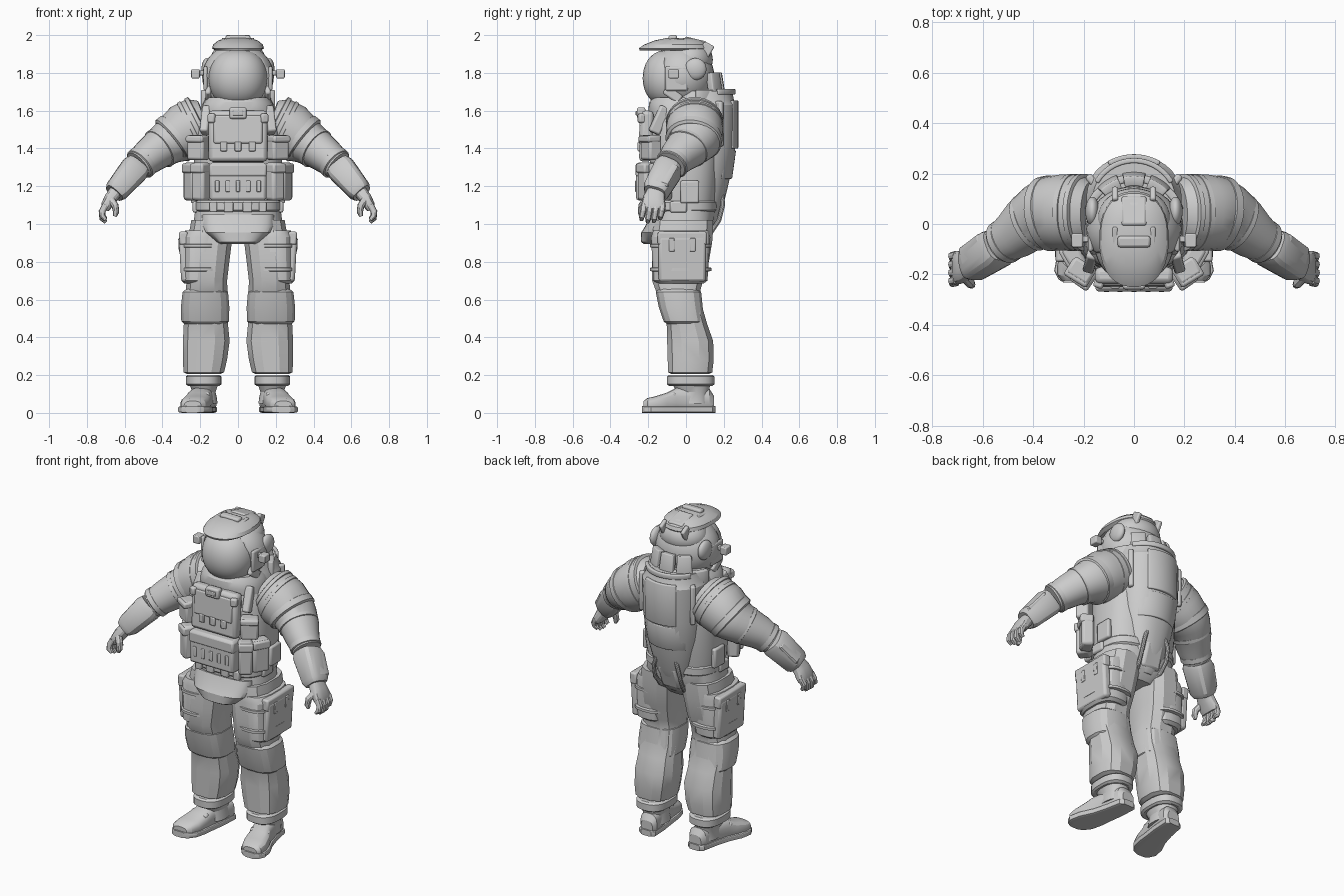
import bpy, bmesh, math
from mathutils import Vector, Matrix, Euler

X, Y, Z = Vector((1, 0, 0)), Vector((0, 1, 0)), Vector((0, 0, 1))


def finish(name, bm, mirror=False, bevel=0, solid=0):
    bmesh.ops.recalc_face_normals(bm, faces=bm.faces[:])
    me = bpy.data.meshes.new(name)
    bm.to_mesh(me)
    bm.free()
    ob = bpy.data.objects.new(name, me)
    bpy.context.collection.objects.link(ob)
    if solid:
        m = ob.modifiers.new("Solidify", 'SOLIDIFY')
        m.thickness, m.offset = solid, 0
    if bevel:
        m = ob.modifiers.new("Bevel", 'BEVEL')
        m.width, m.segments, m.limit_method = bevel, 2, 'ANGLE'
    if mirror:
        ob.modifiers.new("Mirror", 'MIRROR').use_mirror_merge = False
    return ob


def loft(name, secs, n=2.0, sides=24, axis=Z, hint=X, mirror=False, bevel=0):
    """Skin superellipse rings (x, y, z, ra, rb); axis=None follows the path."""
    bm, rings = bmesh.new(), []
    P = [Vector(s[:3]) for s in secs]
    for i, s in enumerate(secs):
        d = axis or (P[min(i + 1, len(P) - 1)] - P[max(i - 1, 0)]).normalized()
        a = (hint - d * hint.dot(d)).normalized()
        b = d.cross(a)
        ring = []
        for k in range(sides):
            t = 2 * math.pi * (k + .5) / sides
            c, q = math.cos(t), math.sin(t)
            ring.append(bm.verts.new(P[i] + a * s[3] * math.copysign(abs(c) ** (2 / n), c)
                                     + b * s[4] * math.copysign(abs(q) ** (2 / n), q)))
        rings.append(ring)
    for r, s in zip(rings, rings[1:]):
        for k in range(sides):
            j = (k + 1) % sides
            bm.faces.new((r[k], r[j], s[j], s[k]))
    bm.faces.new(rings[0])
    bm.faces.new(rings[-1])
    return finish(name, bm, mirror, bevel)


def band(name, p, d, ra, rb, w, axis_hint=Y, n=2.0, mirror=True):
    p, d = Vector(p), Vector(d).normalized()
    secs = [(*(p + d * w * t), ra - e, rb - e) for t, e in ((-.5, .012), (-.35, 0), (.35, 0), (.5, .012))]
    return loft(name, secs, n, 28, d, axis_hint, mirror)


def block(name, c, size, rot=(0, 0, 0), mirror=False, bevel=.01):
    bm = bmesh.new()
    m = Matrix.Translation(c) @ Euler([math.radians(r) for r in rot]).to_matrix().to_4x4()
    bmesh.ops.create_cube(bm, size=1, matrix=m @ Matrix.Diagonal((*size, 1)))
    return finish(name, bm, mirror, bevel)


def ball(name, c, r, rot=(0, 0, 0), mirror=False, cut=None, solid=0):
    bm = bmesh.new()
    m = Matrix.Translation(c) @ Euler([math.radians(a) for a in rot]).to_matrix().to_4x4()
    bmesh.ops.create_uvsphere(bm, u_segments=32, v_segments=20, radius=1, matrix=m @ Matrix.Diagonal((*r, 1)))
    if cut is not None:
        bmesh.ops.bisect_plane(bm, geom=bm.verts[:] + bm.edges[:] + bm.faces[:], dist=1e-5,
                               plane_co=cut[0], plane_no=cut[1], clear_outer=True)
    return finish(name, bm, mirror, 0, solid)


def arc_wall(name, c, r, a0, a1, z0, z1, t, top=1.0, mirror=False, steps=14):
    """Curved upright plate; angle 0 is +x, 90 is the back."""
    bm, cols = bmesh.new(), []
    for i in range(steps + 1):
        a = math.radians(a0 + (a1 - a0) * i / steps)
        cols.append([bm.verts.new((c[0] + r[0] * k * math.cos(a), c[1] + r[1] * k * math.sin(a), z))
                     for z, k in ((z0, 1), (z1, top))])
    for p, q in zip(cols, cols[1:]):
        bm.faces.new((p[0], q[0], q[1], p[1]))
    return finish(name, bm, mirror, .005, t)


# Helmet: rounded-square visor, rear shell, peaked cap and fittings
T = [math.radians(a) for a in range(-80, 81, 10)]
loft("visor", [(0, -.072, 1.772 + .152 * math.sin(t), .157 * math.cos(t) ** .75, .158 * math.cos(t) ** .75)
               for t in T], 2.2, 36)
ball("helmet_shell", (0, -.02, 1.78), (.18, .16, .165), cut=((0, -.1, 1.78), (0, -1, -.15)), solid=.02)
loft("helmet_cap", [(0, -.062, 1.918, .12, .183), (0, -.06, 1.93, .138, .19), (0, -.05, 1.95, .132, .172),
                    (0, -.04, 1.972, .105, .125), (0, -.035, 1.985, .055, .065)], 2.3, 32)
ball("cap_rear", (0, .02, 1.87), (.145, .122, .105))
for x in (-.075, .075):
    block("cap_rib", (x, -.06, 1.965), (.02, .1, .03), (8, 0, 0), bevel=.006)
    block("cap_rear_rib", (x, .1, 1.91), (.025, .06, .1), (-30, 0, 0), bevel=.008)
block("cap_top_bridge", (0, -.07, 1.987), (.13, .045, .026), (5, 0, 0))
block("cap_rear_ridge", (0, .05, 1.965), (.1, .12, .03), (-14, 0, 0))
ball("ear_cup", (.165, .05, 1.82), (.028, .058, .058), mirror=True)
block("ear_guard", (.172, -.05, 1.77), (.022, .12, .13), (0, 0, 0), True)
block("cheek_guard", (.158, -.07, 1.685), (.03, .1, .05), (-35, 0, 0), True)
block("lamp_arm", (.2, -.06, 1.8), (.04, .025, .025), mirror=True, bevel=.004)
block("lamp", (.225, -.065, 1.795), (.045, .055, .048), mirror=True, bevel=.006)
loft("chin_collar", [(0, -.035, 1.57, .2, .16), (0, -.035, 1.61, .195, .165), (0, -.035, 1.645, .18, .16),
                     (0, -.035, 1.67, .16, .142)], 2.3, 32)
arc_wall("rear_collar", (0, .01, 0), (.19, .172), 15, 165, 1.58, 1.71, .03)
for a in (42, 76, 110):
    arc_wall("rear_collar_pad", (0, .015, 0), (.185, .178), a, a + 28, 1.66, 1.8, .04, .87, steps=5)

# Torso and hips
loft("torso", [(0, -.01, 1.05, .215, .165), (0, -.01, 1.2, .235, .185), (0, 0, 1.4, .235, .19),
               (0, 0, 1.53, .225, .185), (0, 0, 1.6, .19, .165), (0, 0, 1.63, .15, .14)], 2.6, 28)
loft("hips", [(0, -.01, .9, .1, .1), (0, -.015, .95, .19, .15), (0, -.015, 1.02, .235, .172),
              (0, -.01, 1.1, .225, .17)], 2.6, 24)
loft("belt", [(0, -.015, 1.065, .22, .172), (0, -.015, 1.075, .23, .183), (0, -.015, 1.115, .23, .183),
              (0, -.015, 1.125, .22, .172)], 2.8, 28)
for x, w in ((-.13, .04), (-.05, .05), (.05, .05), (.13, .04)):
    block("belt_buckle", (x, -.195, 1.09), (w, .03, .055), bevel=.006)
block("belt_side_clip", (.225, -.04, 1.09), (.03, .09, .06), mirror=True)
loft("front_flap", [(0, -.135, .893, .09, .085), (0, -.137, .905, .115, .103), (0, -.135, .955, .175, .103),
                    (0, -.13, .99, .192, .085), (0, -.12, 1.05, .19, .07)], 3, 28)

# Chest gear
block("chest_plate", (0, -.21, 1.465), (.31, .065, .27), (-3, 0, 0), bevel=.02)
block("chest_panel", (0, -.232, 1.5), (.26, .03, .15), (-3, 0, 0))
block("collar_clip", (0, -.237, 1.587), (.09, .045, .06))
block("collar_clip_slot", (0, -.259, 1.587), (.055, .015, .025), bevel=.004)
for x in (-.075, 0, .075):
    block("chest_tab", (x, -.245, 1.41), (.035, .022, .05), bevel=.005)
block("chest_corner", (.135, -.225, 1.56), (.04, .06, .05), (0, 0, 20), True)
block("chest_side_pouch", (.21, -.185, 1.405), (.1, .075, .13), (0, 0, 32), True, .012)
block("chest_side_flap", (.215, -.193, 1.45), (.105, .08, .035), (0, 0, 32), True)
block("shoulder_strap", (.17, -.14, 1.55), (.045, .06, .15), (-25, 0, 15), True)
block("belly_pouch", (0, -.222, 1.225), (.3, .085, .2), bevel=.015)
block("belly_flap", (0, -.23, 1.285), (.305, .075, .07), bevel=.012)
for i in range(5):
    block("belly_tab", (-.11 + .055 * i, -.264, 1.2), (.022, .012, .06), bevel=.004)
for nm, c, s, r in (("front", (.195, -.205, 1.225), (.08, .08, .2), 35),
                    ("rear", (.238, -.13, 1.225), (.1, .07, .2), 60)):
    block(nm + "_hip_pouch", c, s, (0, 0, r), True, .015)
    block(nm + "_hip_pouch_flap", (c[0] + .004, c[1] - .004, 1.295), (s[0] + .006, s[1] + .006, .05), (0, 0, r), True)
block("side_strap", (.235, .02, 1.17), (.03, .1, .12), mirror=True)

# Backpack
loft("backpack", [(0, .075, .935, .06, .05), (0, .08, .96, .085, .065), (0, .085, 1.08, .125, .108),
                  (0, .085, 1.2, .155, .138), (0, .085, 1.3, .175, .16), (0, .085, 1.42, .188, .18),
                  (0, .085, 1.63, .19, .185), (0, .08, 1.655, .178, .175), (0, .08, 1.705, .165, .165)], 2.3, 32)
arc_wall("pack_upper_shell", (0, .085, 0), (.19, .182), 58, 122, 1.4, 1.655, .02)
arc_wall("pack_mid_shell", (0, .085, 0), (.162, .15), 40, 140, 1.24, 1.39, .018, 1.14)
arc_wall("pack_rim", (0, .08, 0), (.172, .172), 30, 150, 1.685, 1.715, .02)
block("pack_tail", (0, .145, 1.04), (.13, .06, .16), (-18, 0, 0), bevel=.02)
block("pack_side_rail", (.165, .17, 1.53), (.03, .06, .24), (0, 0, -40), True)
loft("pack_hose", [(.06, .19, 1.17, .012, .012), (.085, .195, 1.1, .012, .012), (.09, .175, 1.02, .012, .012),
                   (.08, .135, .96, .012, .012), (.06, .1, .94, .012, .012)], 2, 10, None, X, True)

# Arms
D = (.75, -.15, -.6)
loft("upper_arm", [(.17, .045, 1.54, .125, .12), (.21, .046, 1.525, .15, .15), (.28, .045, 1.49, .152, .15),
                   (.345, .042, 1.445, .145, .132), (.37, .032, 1.43, .13, .118), (.43, -.005, 1.39, .112, .102),
                   (.475, -.045, 1.355, .097, .093), (.53, -.08, 1.31, .08, .08)], 2.1, 28, None, Y, True)
for i in range(2):
    band("shoulder_band", (.205 + .04 * i, .046, 1.53 - .022 * i), (.88, 0, -.45), .154, .155, .028)
band("sleeve_band", (.335, .042, 1.452), D, .15, .14, .05)
band("elbow_band", (.41, .007, 1.402), (.7, -.4, -.5), .12, .112, .03)
band("forearm_cuff", (.51, -.068, 1.325), (.6, -.4, -.55), .09, .09, .04)
ball("elbow_pad", (.475, .005, 1.425), (.047, .047, .025), (-20, 42, 0), True)
loft("gauntlet", [(.535, -.085, 1.305, .068, .07), (.55, -.098, 1.287, .077, .078), (.64, -.158, 1.18, .07, .064),
                  (.655, -.166, 1.163, .058, .052)], 3.2, 16, None, Y, True)
loft("gauntlet_panel", [(.592, -.085, 1.312, .045, .02), (.598, -.088, 1.305, .052, .026),
                        (.672, -.135, 1.212, .045, .02), (.676, -.138, 1.206, .038, .014)], 4, 16, None, Y, True)
loft("palm", [(.645, -.158, 1.175, .047, .036), (.675, -.17, 1.135, .058, .034), (.695, -.172, 1.1, .066, .03),
              (.705, -.172, 1.075, .06, .022)], 2.8, 16, None, Y, True)
for i in range(4):
    y, l = -.222 + .033 * i, (.0, .012, .01, -.005)[i]
    loft("finger", [(.702, y, 1.1, .017, .018), (.72, y - .005, 1.065, .017, .018), (.718, y - .012, 1.04 - l, .016, .016),
                    (.7, y - .014, 1.022 - l, .01, .01)], 2.3, 10, None, Y, True)
loft("thumb", [(.675, -.205, 1.135, .02, .02), (.65, -.235, 1.095, .019, .019), (.645, -.24, 1.06, .016, .016),
               (.652, -.24, 1.04, .009, .009)], 2.3, 10, None, Y, True)

# Legs
loft("leg", [(.135, -.012, 1.02, .115, .16), (.148, -.02, .92, .12, .165), (.158, -.03, .8, .115, .155),
             (.165, -.045, .7, .11, .138), (.166, -.042, .65, .113, .122), (.172, -.018, .55, .125, .11),
             (.17, .005, .47, .12, .11), (.168, .022, .38, .127, .125), (.175, .025, .28, .12, .125),
             (.181, .022, .215, .11, .12), (.181, .022, .205, .09, .1)], 2.7, 12, mirror=True)
loft("knee_pad", [(.172, -.045, .655, .105, .11), (.173, -.04, .64, .122, .122), (.174, -.028, .56, .13, .118),
                  (.174, -.01, .485, .128, .11), (.174, -.005, .47, .11, .098)], 2.8, 16, mirror=True)
loft("thigh_wrap", [(.2, -.03, .685, .085, .125), (.2, -.03, .7, .1, .145), (.195, -.028, .93, .103, .158),
                    (.19, -.025, .965, .09, .15)], 2.8, 20, mirror=True)
for z in (.76, .885):
    band("thigh_strap", (.194, -.028, z), Z, .112, .163, .022, X, 2.8)
block("thigh_pocket", (.282, -.02, .815), (.05, .25, .24), (0, 3, 0), True, .015)
block("thigh_pocket_flap", (.288, -.02, .925), (.046, .26, .07), (0, 3, 0), True)
for y in (-.075, .035):
    block("pocket_strap", (.308, y, .89), (.014, .03, .07), (0, 3, 0), True, .004)

# Boots
band("boot_collar", (.182, .025, .172), Z, .095, .127, .058, X, 2.6)
loft("boot_ankle", [(.177, .035, .05, .07, .085), (.18, .035, .11, .062, .085), (.181, .028, .16, .08, .105)],
     2.4, 20, mirror=True)
loft("boot_foot", [(.166, .148, .05, .04, .04), (.168, .125, .065, .056, .062), (.18, .04, .07, .06, .068),
                   (.199, -.05, .068, .064, .066), (.214, -.1, .055, .072, .053), (.228, -.16, .045, .076, .044),
                   (.237, -.205, .04, .066, .038), (.24, -.225, .035, .045, .028)], 2.8, 20, -Y, X, True)
loft("boot_sole", [(.166, .156, .018, .035, .018), (.168, .14, .018, .056, .018), (.18, .04, .018, .064, .018),
                   (.197, -.04, .018, .07, .018), (.22, -.12, .018, .085, .018), (.234, -.185, .018, .083, .018),
                   (.24, -.22, .018, .06, .018), (.243, -.233, .018, .035, .018)], 6, 20, -Y, X, True)
block("boot_toe_strap", (.207, -.075, .09), (.12, .03, .04), (22, 0, 10), True)

bpy.ops.object.select_all(action='SELECT')
bpy.context.view_layer.objects.active = bpy.context.selected_objects[0]
bpy.ops.object.shade_smooth_by_angle(angle=math.radians(25))
